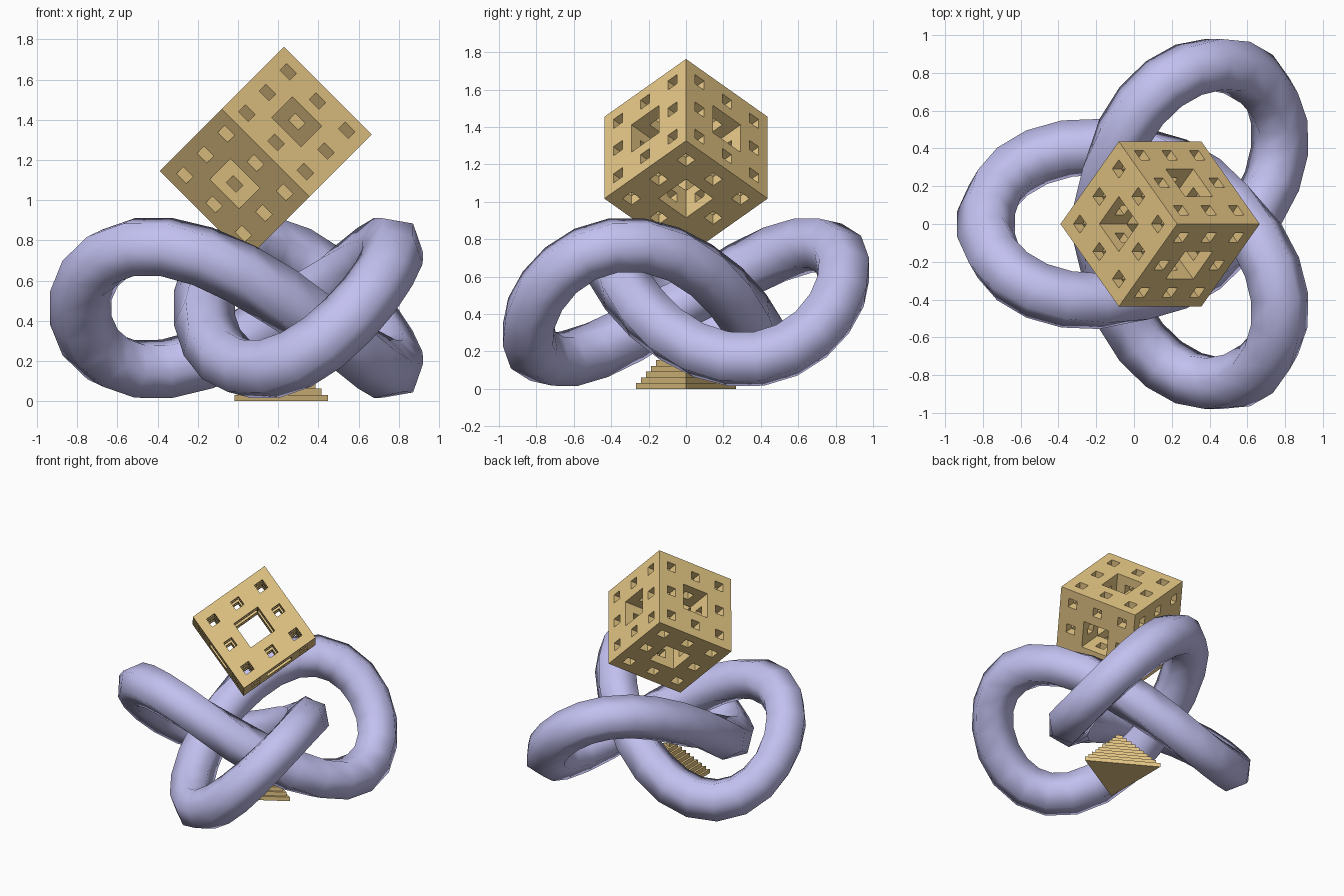
import bpy, bmesh
from math import sin, cos, pi, sqrt
from mathutils import Vector

if "Cube" in bpy.data.objects:
    bpy.data.objects.remove(bpy.data.objects["Cube"])

S = 0.309                      # model unit
CX = 0.138                     # shared vertical axis of the three parts


def material(name, rgb):
    m = bpy.data.materials.new(name)
    m.diffuse_color = (*rgb, 1)
    m.use_nodes = True
    m.node_tree.nodes["Principled BSDF"].inputs["Base Color"].default_value = m.diffuse_color
    return m


purple = material("purple", (0.54, 0.53, 0.87))
ochre = material("ochre", (0.80, 0.58, 0.24))


def finish(bm, name, mat, location, smooth=False):
    bmesh.ops.recalc_face_normals(bm, faces=bm.faces)
    me = bpy.data.meshes.new(name)
    for f in bm.faces:
        f.smooth = smooth
    bm.to_mesh(me)
    bm.free()
    me.materials.append(mat)
    ob = bpy.data.objects.new(name, me)
    ob.location = location
    bpy.context.collection.objects.link(ob)
    return ob


def loft(rings, loop):
    """Skin a list of equal rings, closing into a loop or capping the ends."""
    bm = bmesh.new()
    vs = [[bm.verts.new(p) for p in ring] for ring in rings]
    n = len(vs[0])
    for i in range(len(vs) if loop else len(vs) - 1):
        a, b = vs[i], vs[(i + 1) % len(vs)]
        for k in range(n):
            j = (k + 1) % n
            bm.faces.new((a[k], a[j], b[j], b[k]))
    if not loop:
        bm.faces.new(vs[0])
        bm.faces.new(vs[-1])
    return bm


# Trefoil knot: six-sided smooth tube
def knot_ring(t, radius=0.5 * S, sides=6):
    p = Vector((-cos(t) - 2 * cos(2 * t), 2 * sin(2 * t) - sin(t), -sin(3 * t))) * S
    v = Vector((sin(t) + 4 * sin(2 * t), 4 * cos(2 * t) - cos(t), -3 * cos(3 * t)))
    a = Vector((cos(t) + 8 * cos(2 * t), sin(t) - 8 * sin(2 * t), 9 * sin(3 * t)))
    b = v.cross(a).normalized()
    n = b.cross(v).normalized()
    return [p + radius * (cos(2 * pi * k / sides) * n + sin(2 * pi * k / sides) * b)
            for k in range(sides)]


SEG = 48
knot = loft([knot_ring(2 * pi * (i + 0.5) / SEG) for i in range(SEG)], True)
finish(knot, "trefoil_knot", purple, (CX, 0, 1.5 * S), smooth=True)

# Stepped three-sided pyramid, one corner towards +x
STEPS = 10
rings = []
for i in range(STEPS):
    r = S * (1 - i / STEPS)
    for z in (i, i + 1):
        rings.append([(r * cos(2 * pi * k / 3), r * sin(2 * pi * k / 3), z * S / STEPS)
                      for k in range(3)])
finish(loft(rings, False), "stepped_pyramid", ochre, (CX, 0, 0))


# Fractal sponge cube, two levels deep, balanced on a corner edge
def solid(c):
    if min(c) < 0 or max(c) > 8:
        return False
    return all(sum((x // d) % 3 == 1 for x in c) < 2 for d in (1, 3))


h = 1 / sqrt(2)
axes = (Vector((h, 0, -h)), Vector((0.5, h, 0.5)), Vector((0.5, -h, 0.5)))


def place(c):
    return sum((axes[i] * (c[i] / 4.5 - 1) * S for i in range(3)), Vector())


bm = bmesh.new()
cells = [(x, y, z) for x in range(9) for y in range(9) for z in range(9)]
for c in filter(solid, cells):
    for ax in range(3):
        for side in (0, 1):
            nb = list(c)
            nb[ax] += 2 * side - 1
            if solid(nb):
                continue
            quad = []
            for u, w in ((0, 0), (1, 0), (1, 1), (0, 1)):
                q = list(c)
                q[ax] += side
                q[(ax + 1) % 3] += u
                q[(ax + 2) % 3] += w
                quad.append(bm.verts.new(place(q)))
            bm.faces.new(quad if side else quad[::-1])
bmesh.ops.remove_doubles(bm, verts=bm.verts, dist=1e-4)
finish(bm, "sponge_cube", ochre, (CX, 0, 4 * S))
